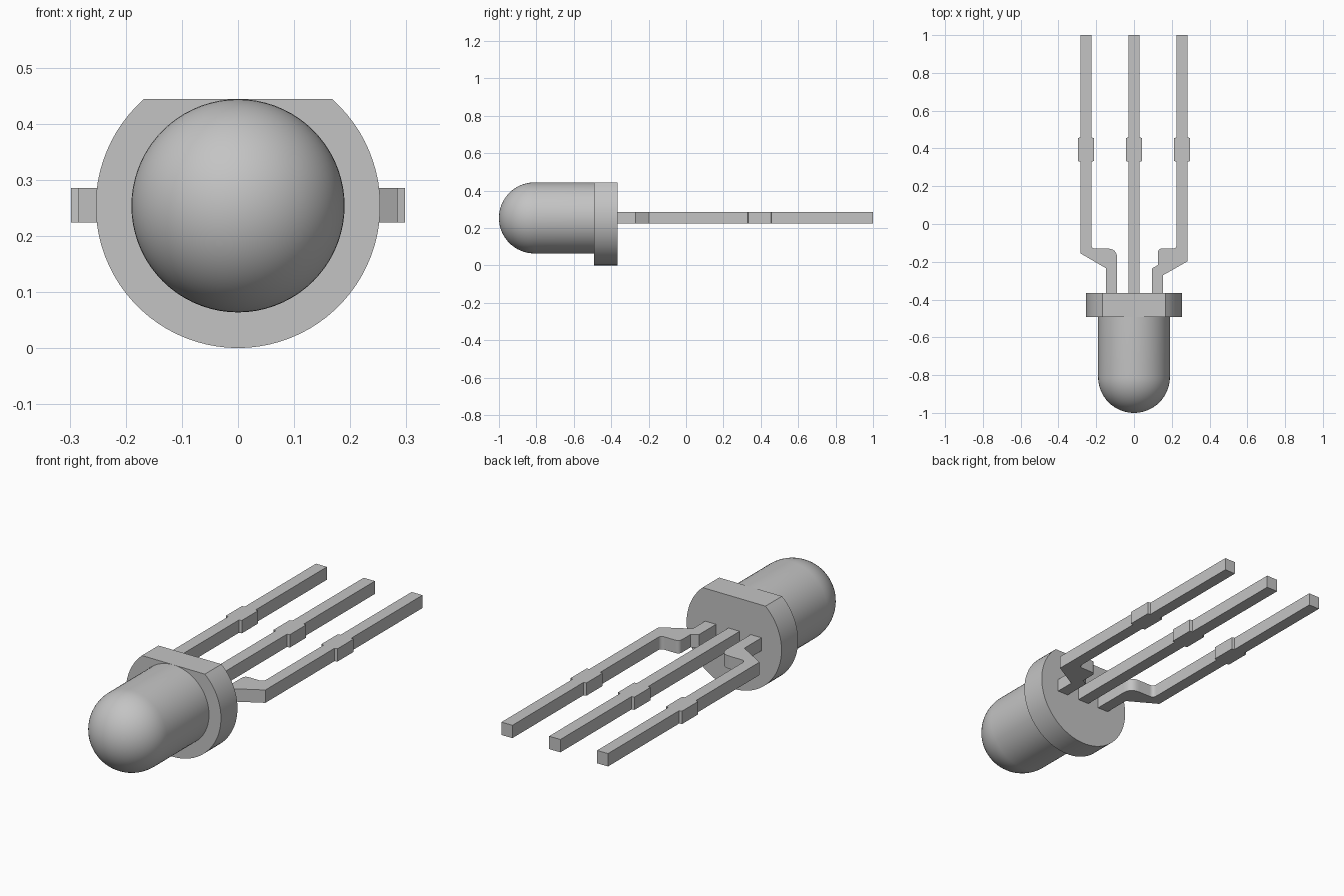
import bpy, bmesh, math

cube = bpy.data.objects.get("Cube")
if cube:
    bpy.data.objects.remove(cube, do_unlink=True)

AXIS_Z = 0.254          # height of the lamp axis
FLANGE_R, BODY_R = 0.2535, 0.19
FLANGE_FRONT, FLANGE_BACK = -0.492, -0.366
LEAD_Z = (0.224, 0.286)
TAB_Y = (0.33, 0.458)

grey = bpy.data.materials.new("plain grey")
grey.use_nodes = True
grey.diffuse_color = (0.55, 0.55, 0.55, 1)
grey.node_tree.nodes["Principled BSDF"].inputs["Base Color"].default_value = (0.55, 0.55, 0.55, 1)


def finish(name, bm, angle=30):
    """Turn a bmesh into a named, coloured object with sharp edges kept."""
    bmesh.ops.recalc_face_normals(bm, faces=bm.faces[:])
    mesh = bpy.data.meshes.new(name)
    bm.to_mesh(mesh)
    bm.free()
    mesh.materials.append(grey)
    obj = bpy.data.objects.new(name, mesh)
    bpy.context.collection.objects.link(obj)
    bpy.ops.object.select_all(action='DESELECT')
    obj.select_set(True)
    bpy.context.view_layer.objects.active = obj
    bpy.ops.object.shade_smooth_by_angle(angle=math.radians(angle))
    return obj


def prism(name, points, offset):
    """Extrude a flat outline along the offset vector."""
    bm = bmesh.new()
    face = bm.faces.new([bm.verts.new(p) for p in points])
    ext = bmesh.ops.extrude_face_region(bm, geom=[face], use_keep_orig=True)
    bmesh.ops.translate(bm, vec=offset,
                        verts=[g for g in ext["geom"] if isinstance(g, bmesh.types.BMVert)])
    return finish(name, bm)


def fillet(corner, start, end, steps=6):
    """Rounded corner between two tangent points."""
    pts = []
    for i in range(steps + 1):
        t = i / steps
        pts.append(tuple((1 - t) ** 2 * s + 2 * t * (1 - t) * c + t * t * e
                         for s, c, e in zip(start, corner, end)))
    return pts


# Domed lens: a quarter circle and a straight wall spun around the y axis
bm = bmesh.new()
dome_y = -1 + BODY_R
profile = [(BODY_R * math.sin(i * math.pi / 32), dome_y - BODY_R * math.cos(i * math.pi / 32))
           for i in range(17)]
profile += [(BODY_R, FLANGE_FRONT + 0.004), (0, FLANGE_FRONT + 0.004)]
verts = [bm.verts.new((r, y, AXIS_Z)) for r, y in profile]
edges = [bm.edges.new(pair) for pair in zip(verts, verts[1:])]
bmesh.ops.spin(bm, geom=verts + edges, cent=(0, 0, AXIS_Z), axis=(0, 1, 0),
               angle=2 * math.pi, steps=72, use_merge=True)
bmesh.ops.remove_doubles(bm, verts=bm.verts[:], dist=1e-5)
finish("lens", bm)

# Flange: disc with a flat on top, level with the lens
flat = math.asin(BODY_R / FLANGE_R)
sweep = math.pi + 2 * flat
rim = []
for i in range(65):
    a = math.pi - flat + sweep * i / 64
    rim.append((FLANGE_R * math.cos(a), FLANGE_FRONT, AXIS_Z + FLANGE_R * math.sin(a)))
prism("flange", rim, (0, FLANGE_BACK - FLANGE_FRONT, 0))

# Leads: each outline runs up the outer side and back down the inner side
ROOT = FLANGE_BACK - 0.01


def tab_side(x, out):
    """Outline of the wider stop on one side of a lead, rising in y."""
    a, b = TAB_Y
    return [(x, a), (x + out, a + 0.003), (x + out, b - 0.003), (x, b)]


def straight(x0, x1):
    """Outline of the long straight part, from outer to inner side."""
    s = 1 if x0 > x1 else -1
    return (tab_side(x0, 0.0135 * s) + [(x0, 1), (x1, 1)]
            + tab_side(x1, -0.0135 * s)[::-1])


def lead(name, outline):
    prism(name, [(x, y, LEAD_Z[0]) for x, y in outline], (0, 0, LEAD_Z[1] - LEAD_Z[0]))


lead("middle_lead", [(0.03, ROOT)] + straight(0.03, -0.03) + [(-0.03, ROOT)])

lead("right_lead", [(-0.147, ROOT), (-0.147, -0.235), (-0.284, -0.155)]
     + straight(-0.284, -0.226)
     + fillet((-0.226, -0.13), (-0.226, -0.108), (-0.204, -0.13))
     + fillet((-0.089, -0.13), (-0.142, -0.13), (-0.089, -0.183))
     + [(-0.089, ROOT)])

lead("left_lead", [(0.154, ROOT), (0.154, -0.271), (0.284, -0.197)]
     + straight(0.284, 0.226)
     + fillet((0.226, -0.13), (0.226, -0.108), (0.204, -0.13))
     + fillet((0.127, -0.13), (0.149, -0.13), (0.127, -0.152))
     + [(0.127, -0.217), (0.096, -0.235), (0.096, ROOT)])
